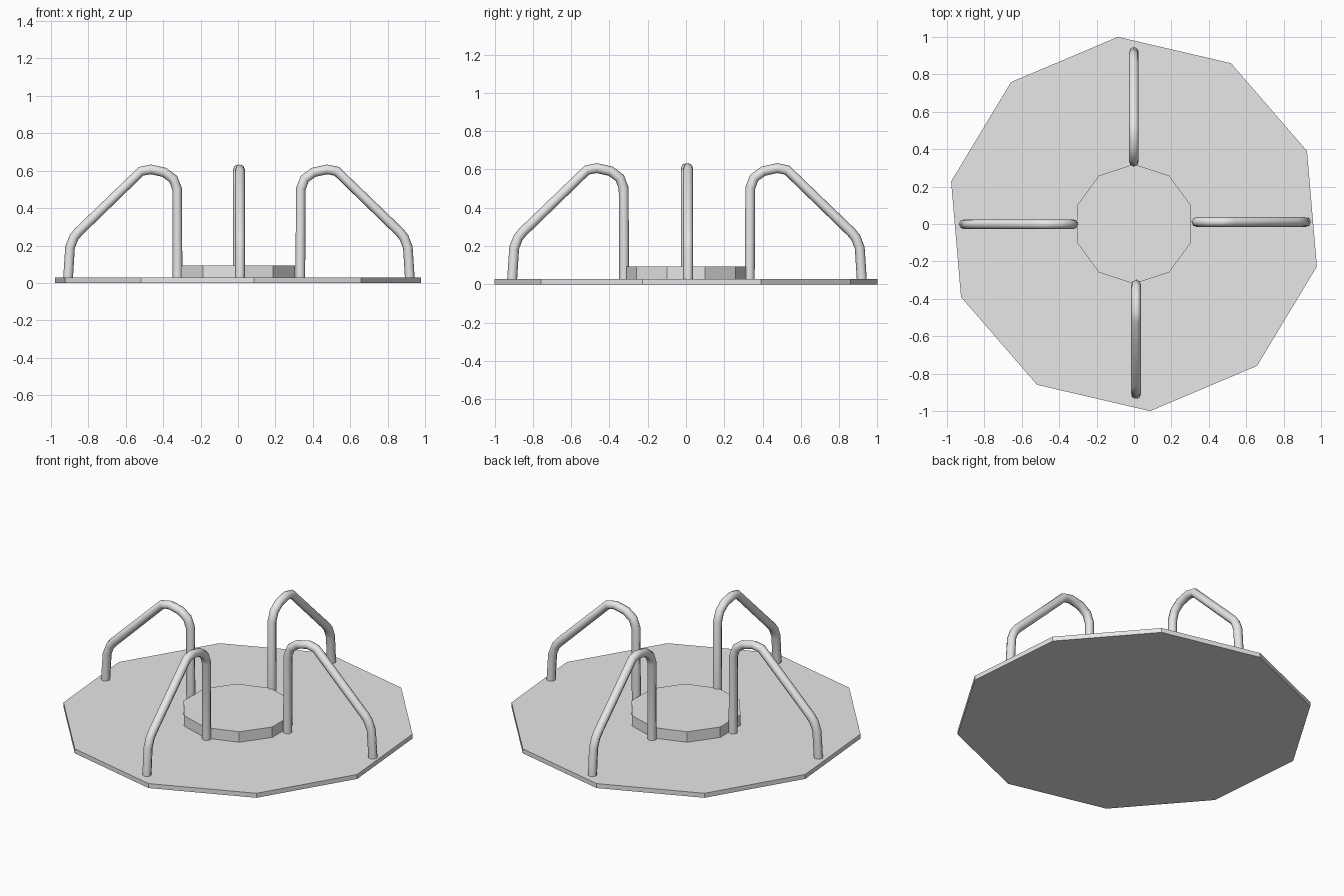
import bpy
import math

cube = bpy.data.objects.get("Cube")
if cube:
    bpy.data.objects.remove(cube, do_unlink=True)

# Single painted-metal grey
grey = bpy.data.materials.new("light_grey")
grey.use_nodes = True
grey.diffuse_color = (0.8, 0.8, 0.8, 1)
grey.node_tree.nodes["Principled BSDF"].inputs["Base Color"].default_value = (0.8, 0.8, 0.8, 1)


def decagon(name, radius, bottom, top, turn):
    """Flat ten-sided disc whose first corner sits at the given angle from +x."""
    bpy.ops.mesh.primitive_cylinder_add(
        vertices=10, radius=radius, depth=top - bottom,
        location=(0, 0, (bottom + top) / 2),
        rotation=(0, 0, math.radians(turn)))
    disc = bpy.context.object
    disc.name = name
    disc.data.materials.append(grey)


# Turning deck and raised centre hub
decagon("deck", 1.004, 0, 0.028, 4.9)
decagon("hub", 0.32, 0.02, 0.093, 18 * 2)

# Handrail centre line: inner post, arch, sloping rail, outer foot (radius, height)
RAIL = [(0.328, 0.02), (0.331, 0.503), (0.351, 0.556), (0.399, 0.591),
        (0.471, 0.607), (0.523, 0.597), (0.858, 0.273), (0.882, 0.244),
        (0.903, 0.19), (0.914, 0.02)]


def rail_mesh():
    """Sweep a round tube along the handrail path and return it as a mesh."""
    curve = bpy.data.curves.new("handrail_path", "CURVE")
    curve.dimensions = "3D"
    curve.bevel_depth = 0.026
    curve.bevel_resolution = 2
    curve.use_fill_caps = True
    spline = curve.splines.new("POLY")
    spline.points.add(len(RAIL) - 1)
    for point, (r, z) in zip(spline.points, RAIL):
        point.co = (r, 0.006, z, 1)
    path = bpy.data.objects.new("handrail_path", curve)
    bpy.context.collection.objects.link(path)
    graph = bpy.context.evaluated_depsgraph_get()
    mesh = bpy.data.meshes.new_from_object(path.evaluated_get(graph))
    bpy.data.objects.remove(path, do_unlink=True)
    mesh.name = "handrail"
    mesh.materials.clear()
    mesh.materials.append(grey)
    return mesh


# Four handrails, a quarter turn apart
mesh = rail_mesh()
for i, side in enumerate(("left", "back", "right", "front")):
    rail = bpy.data.objects.new(side + "_handrail", mesh)
    rail.location = (0.005, 0.005, 0)
    rail.rotation_euler.z = i * math.pi / 2
    bpy.context.collection.objects.link(rail)

# Rounded tubes, crisp end caps
bpy.ops.object.select_all(action="DESELECT")
rail.select_set(True)
bpy.context.view_layer.objects.active = rail
bpy.ops.object.shade_smooth_by_angle(angle=math.radians(50))
